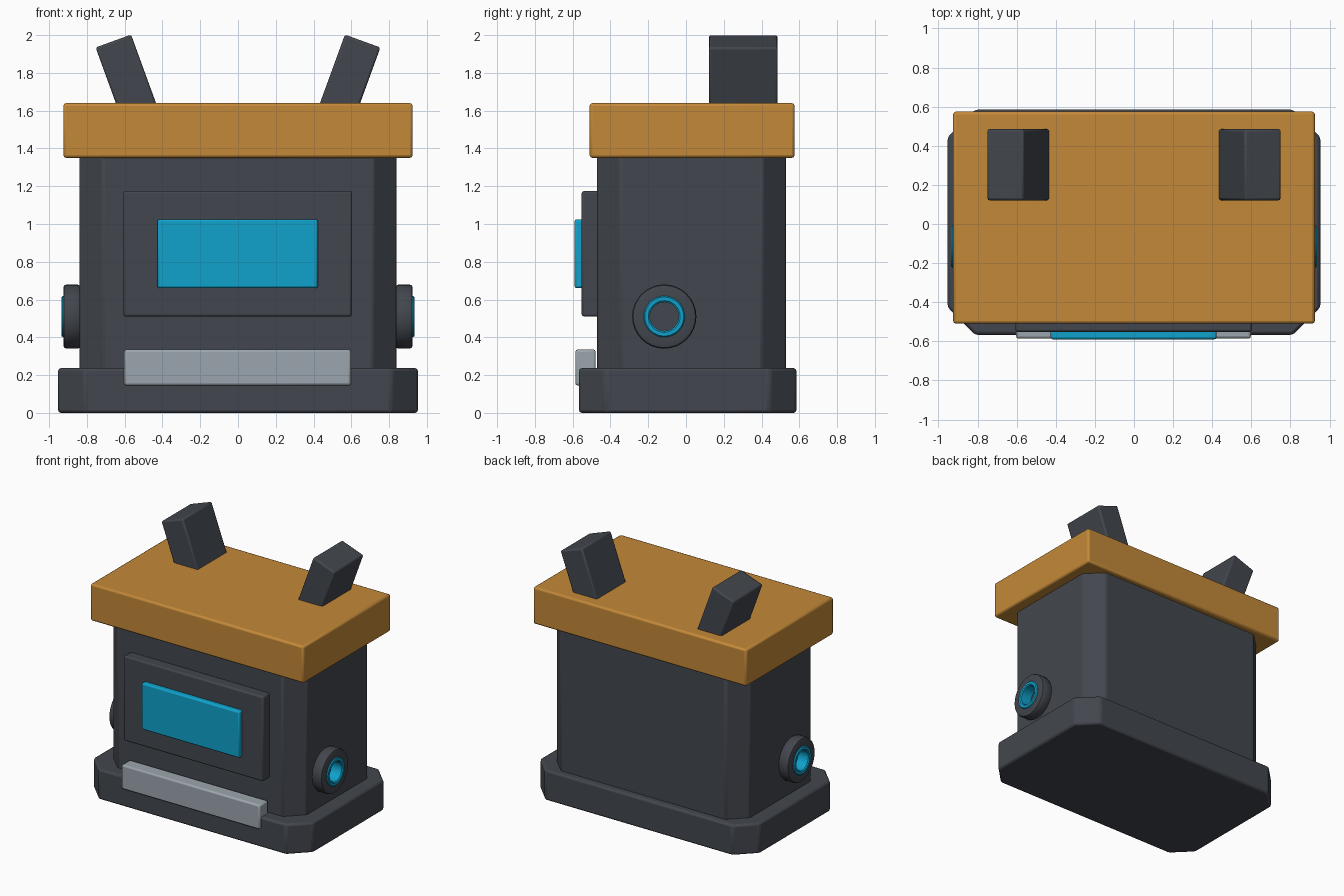
import bpy, bmesh
from math import sin, cos, pi, radians

if "Cube" in bpy.data.objects:
    bpy.data.objects.remove(bpy.data.objects["Cube"])


def material(name, rgb):
    m = bpy.data.materials.new(name)
    m.diffuse_color = (*rgb, 1)
    m.use_nodes = True
    m.node_tree.nodes["Principled BSDF"].inputs["Base Color"].default_value = m.diffuse_color
    return m


DARK = material("dark_metal", (0.055, 0.062, 0.075))
ORANGE = material("orange_paint", (0.55, 0.25, 0.04))
BLUE = material("blue_glow", (0.005, 0.36, 0.6))
STEEL = material("steel", (0.33, 0.38, 0.42))


def finish(name, bm, mat, bevel=0.0):
    bmesh.ops.recalc_face_normals(bm, faces=bm.faces)
    me = bpy.data.meshes.new(name)
    bm.to_mesh(me)
    bm.free()
    me.materials.append(mat)
    ob = bpy.data.objects.new(name, me)
    bpy.context.collection.objects.link(ob)
    if bevel:
        mod = ob.modifiers.new("bevel", 'BEVEL')
        mod.width, mod.segments = bevel, 2
        mod.limit_method, mod.angle_limit = 'ANGLE', radians(30)
    bpy.ops.object.select_all(action='DESELECT')
    ob.select_set(True)
    bpy.context.view_layer.objects.active = ob
    bpy.ops.object.shade_smooth_by_angle(angle=radians(30))
    return ob


def block(name, x, y, z, mat, cut=0.0, bevel=0.012):
    """Box between x, y, z ranges; cut chamfers the upright corners."""
    (x0, x1), (y0, y1), (z0, z1) = x, y, z
    if cut:
        pts = [(x0 + cut, y0), (x1 - cut, y0), (x1, y0 + cut), (x1, y1 - cut),
               (x1 - cut, y1), (x0 + cut, y1), (x0, y1 - cut), (x0, y0 + cut)]
    else:
        pts = [(x0, y0), (x1, y0), (x1, y1), (x0, y1)]
    bm = bmesh.new()
    face = bm.faces.new([bm.verts.new((px, py, z0)) for px, py in pts])
    ext = bmesh.ops.extrude_face_region(bm, geom=[face], use_keep_orig=True)
    top = [v for v in ext["geom"] if isinstance(v, bmesh.types.BMVert)]
    bmesh.ops.translate(bm, verts=top, vec=(0, 0, z1 - z0))
    return finish(name, bm, mat, bevel)


def ring(name, profile, side, mat, centre=(-0.115, 0.51), n=32):
    """Closed (radius, x) profile turned around a sideways axis."""
    bm = bmesh.new()
    loops = [[bm.verts.new((side * x, centre[0] + r * cos(2 * pi * i / n),
                            centre[1] + r * sin(2 * pi * i / n)))
              for r, x in profile] for i in range(n)]
    k = len(profile)
    for i in range(n):
        a, b = loops[i], loops[(i + 1) % n]
        for j in range(k):
            bm.faces.new((a[j], a[(j + 1) % k], b[(j + 1) % k], b[j]))
    return finish(name, bm, mat)


# Main stacked housing
block("base", (-0.953, 0.953), (-0.567, 0.585), (0, 0.237), DARK, 0.14, 0.016)
block("body", (-0.84, 0.84), (-0.47, 0.53), (0.2, 1.38), DARK, 0.125)
block("lid", (-0.925, 0.925), (-0.51, 0.575), (1.35, 1.64), ORANGE, 0, 0.015)

# Front details
block("front_panel", (-0.607, 0.603), (-0.552, -0.45), (0.51, 1.175), DARK)
block("screen", (-0.427, 0.423), (-0.59, -0.53), (0.66, 1.025), BLUE)
block("front_bar", (-0.603, 0.598), (-0.586, -0.478), (0.145, 0.335), STEEL)

for side, word in ((-1, "left"), (1, "right")):
    # Tilted horn sunk into the lid
    horn = block(word + "_horn", (-0.1, 0.1), (-0.182, 0.182), (-0.225, 0.225), DARK)
    horn.location = (side * 0.583, 0.303, 1.757)
    horn.rotation_euler = (0, side * radians(20), 0)
    # Round side port with a blue liner
    ring(word + "_port", [(0.1, 0.82), (0.155, 0.82), (0.17, 0.85), (0.17, 0.907),
                          (0.165, 0.92), (0.152, 0.925), (0.1, 0.925)], side, DARK)
    ring(word + "_port_liner", [(0.076, 0.83), (0.105, 0.83), (0.109, 0.928), (0.103, 0.935),
                                (0.084, 0.935), (0.076, 0.928)], side, BLUE)
